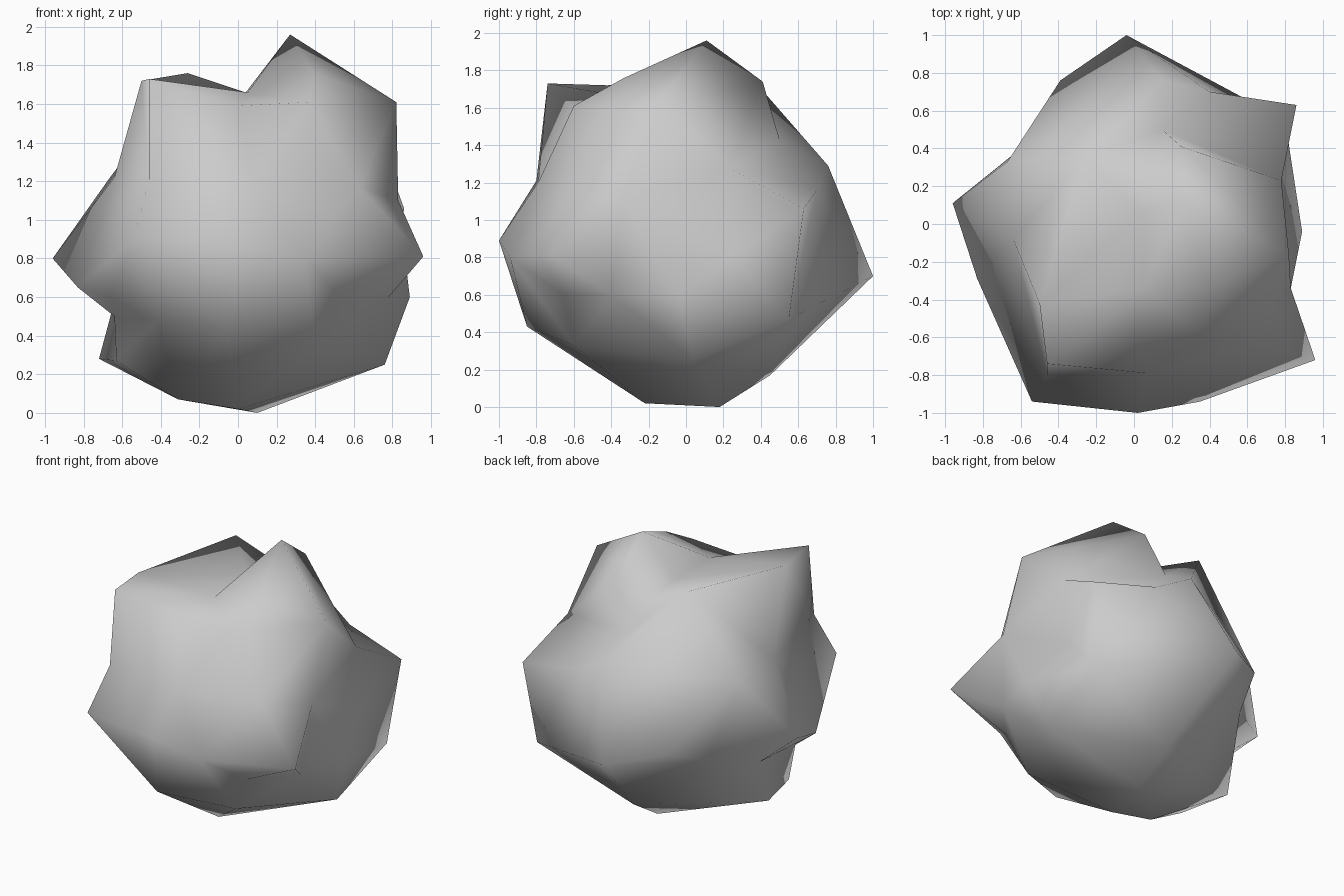
import bpy, bmesh
from mathutils import Vector

# Corner points of the lumpy rock (bumps and dents), grouped by height
KNOBS = [
    # crown
    (.27, .11, 1.96), (.25, .41, 1.74), (-.26, .35, 1.76), (-.46, -.74, 1.73),
    (-.5, -.42, 1.72), (.82, -.16, 1.61), (.39, -.33, 1.76), (.37, -.6, 1.61),
    (.05, .3, 1.62), (.05, -.34, 1.66), (0, -.6, 1.59), (.15, .5, 1.43),
    (.04, .06, 1.66),
    # shoulders
    (.15, .76, 1.29), (.4, .7, 1.16), (.78, .23, 1.28), (.83, -.34, 1.1),
    (.63, -.64, 1.17), (-.46, -.8, 1.21), (-.67, .33, 1.21), (.86, .63, 1.06),
    (.07, -.79, 1.2), (-.64, -.08, 1.22),
    # waist
    (.96, -.72, .81), (-.96, .11, .8), (-.04, 1, .7), (.02, -1, .89),
    (-.54, -.94, .9), (-.39, .76, .78), (.35, -.94, .8), (.89, -.04, .6),
    (-.83, -.29, .65), (-.66, -.56, .6), (.76, .25, .8), (.78, -.4, .6),
    (.53, -.66, .6), (-.5, .48, .65),
    # underside
    (-.05, -.85, .43), (.8, .55, .47), (.76, .04, .25), (.1, .45, .17),
    (-.72, .09, .28), (-.63, -.27, .27), (-.31, -.2, .07), (.4, -.6, .33),
    (.1, .18, 0), (0, -.22, .02), (-.42, -.6, .48),
    (-.65, .1, .54), (-.64, -.33, .5),
]
CENTRE = Vector((0, 0, .98))

# Wrap a skin round the points on a unit ball, then push each to its real place
bm = bmesh.new()
home = {}
for p in KNOBS:
    v = bm.verts.new((Vector(p) - CENTRE).normalized())
    home[v] = Vector(p)
bmesh.ops.convex_hull(bm, input=bm.verts[:])
for v, p in home.items():
    v.co = p
bmesh.ops.recalc_face_normals(bm, faces=bm.faces[:])
for f in bm.faces:
    f.smooth = True

mesh = bpy.data.meshes.new("rock")
bm.to_mesh(mesh)
bm.free()
rock = bpy.data.objects.new("rock", mesh)
bpy.context.collection.objects.link(rock)
